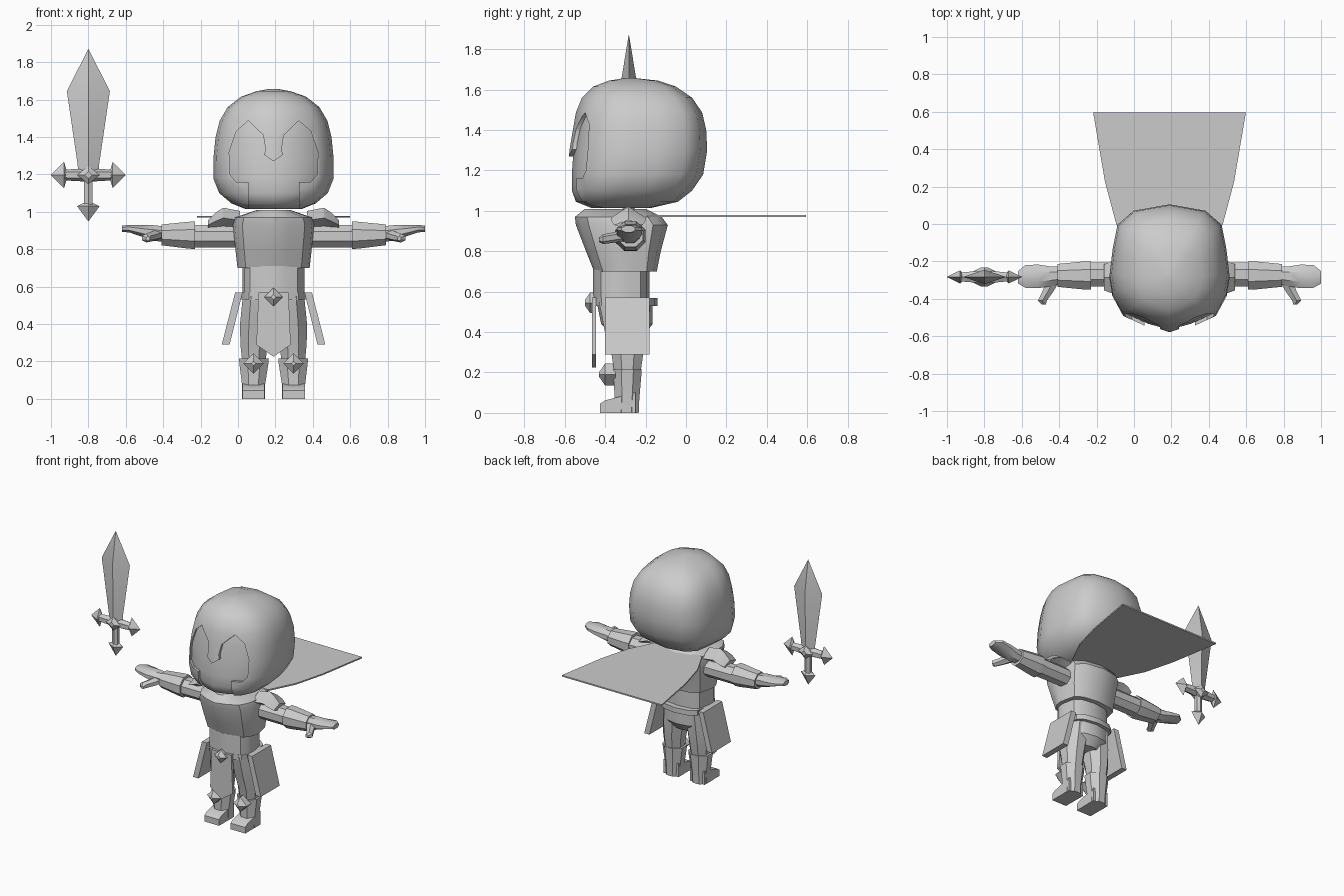
import bpy, bmesh, math

BODY = (0.19, 0, 0)          # centre line of the figure
SWORD = (-0.8, -0.283, 0)    # centre line of the sword


def make(name, verts, faces, at=BODY, mirror=False, angle=30):
    bm = bmesh.new()
    vs = [bm.verts.new(v) for v in verts]
    for f in faces:
        bm.faces.new([vs[i] for i in f])
    bmesh.ops.recalc_face_normals(bm, faces=bm.faces)
    me = bpy.data.meshes.new(name)
    bm.to_mesh(me)
    bm.free()
    ob = bpy.data.objects.new(name, me)
    bpy.context.collection.objects.link(ob)
    ob.location = at
    smooth(ob, angle)
    if mirror:
        ob.modifiers.new("mirror", 'MIRROR').use_mirror_merge = False
    return ob


def smooth(ob, angle):
    for p in ob.data.polygons:
        p.use_smooth = True
    ob.data.set_sharp_from_angle(angle=math.radians(angle))


def skin(name, rings, **kw):
    """Join equal-length rings of points and cap both ends."""
    n = len(rings[0])
    verts = [p for r in rings for p in r]
    faces = [(i * n + j, i * n + (j + 1) % n, (i + 1) * n + (j + 1) % n, (i + 1) * n + j)
             for i in range(len(rings) - 1) for j in range(n)]
    faces += [tuple(range(n)), tuple(range(len(verts) - n, len(verts)))]
    return make(name, verts, faces, **kw)


def place(axis, t, a, b):
    p = [a, b]
    p.insert(axis, t)
    return tuple(p)


def loft(name, axis, rings, n=8, **kw):
    """Rings are (position on axis, centre a, centre b, radius a, radius b)."""
    ph = 0 if n == 4 else math.pi / n
    return skin(name, [[place(axis, t, a + ra * math.cos(ph + 2 * math.pi * i / n),
                              b + rb * math.sin(ph + 2 * math.pi * i / n)) for i in range(n)]
                       for t, a, b, ra, rb in rings], **kw)


def prism(name, axis, outline, lo, hi, **kw):
    return skin(name, [[place(axis, t, a, b) for a, b in outline] for t in (lo, hi)], **kw)


HALF = [(0, -1), (.37, -.9), (.77, -.72), (.95, -.4), (1, -.1),
        (.95, .3), (.87, .68), (.6, .9), (0, 1)]
OUTLINE = HALF + [(-u, v) for u, v in HALF[-2:0:-1]]


def body(name, rings, **kw):
    """Rounded body; rings are (z, front y, back y, half width)."""
    return skin(name, [[(u * w, (f + b) / 2 + v * (b - f) / 2, z) for u, v in OUTLINE]
                       for z, f, b, w in rings], **kw)


# helmet and the face inside it
HEAD = [(1.015, -.49, -.17, .15), (1.045, -.565, -.04, .225), (1.10, -.585, .03, .29),
        (1.18, -.585, .085, .322), (1.30, -.577, .105, .32), (1.40, -.56, .10, .31),
        (1.487, -.545, .08, .288), (1.56, -.515, .03, .245), (1.615, -.46, -.05, .175),
        (1.645, -.38, -.14, .09), (1.658, -.30, -.26, .02)]
helmet = body("helmet", HEAD)
body("face", [(z, f + .02, b - .02, w * .96) for z, f, b, w in HEAD[:-2]], angle=50)
eye = [(.05, 1.305), (.043, 1.335), (.055, 1.41), (.135, 1.487), (.2, 1.43), (.237, 1.32),
       (.235, 1.2), (.2, 1.16), (.135, 1.16), (.135, .95)]
cutter = prism("face_opening", 1, [(0, 1.27)] + eye + [(-x, z) for x, z in eye[::-1]], -.8, -.4)
cutter.hide_render = True
mod = helmet.modifiers.new("opening", 'BOOLEAN')
mod.operation, mod.solver, mod.object = 'DIFFERENCE', 'EXACT', cutter
bpy.context.view_layer.update()
bpy.context.view_layer.objects.active = helmet
bpy.ops.object.modifier_apply(modifier=mod.name)
bpy.data.objects.remove(cutter)
smooth(helmet, 40)

# torso
body("chest_plate", [(.70, -.455, -.145, .193), (.80, -.495, -.125, .204), (.93, -.545, -.09, .217),
                     (.97, -.55, -.12, .205), (1.01, -.50, -.2, .09)])
body("waist", [(.54, -.46, -.18, .165), (.71, -.46, -.18, .165)])
body("belt", [(.53, -.465, -.14, .172), (.568, -.465, -.14, .172)])
body("hips", [(.38, -.36, -.21, .07), (.44, -.42, -.165, .14), (.54, -.44, -.165, .155)])

# cloth, buckle and hip plates
prism("front_cloth", 1, [(-.08, .57), (.08, .57), (.092, .29), (0, .225), (-.092, .29)], -.465, -.445)
loft("buckle", 1, [(-.45, 0, .545, .05, .05), (-.475, 0, .545, .05, .05), (-.50, 0, .545, .015, .015)], 4)
prism("hip_plate", 0 + 1, [(.165, .57), (.205, .57), (.277, .29), (.235, .29)], -.40, -.18, mirror=True)

# cape stretched out behind
rows = [(-.19, .19), (0, .285), (.225, .345), (.595, .408)]
cape = [(w, y) for y, w in rows] + [(-w, y) for y, w in rows[::-1]]
prism("cape", 2, cape, .969, .979)

# legs, boots and knee guards
loft("leg", 2, [(.2, .105, -.29, .068, .07), (.29, .105, -.29, .078, .085),
                (.40, .098, -.30, .088, .11), (.55, .09, -.31, .08, .13)], mirror=True)
loft("boot", 2, [(0, .107, -.295, .066, .066), (.07, .107, -.292, .066, .066), (.19, .105, -.29, .084, .075),
                 (.215, .105, -.29, .086, .077)], mirror=True)
prism("boot_toe", 0, [(-.25, 0), (-.425, 0), (-.425, .045), (-.40, .062), (-.35, .075), (-.25, .1)],
      .047, .167, mirror=True)
loft("knee_guard", 1, [(-.35, .107, .19, .055, .055), (-.40, .107, .19, .055, .055),
                       (-.43, .107, .19, .012, .012)], 4, mirror=True)

# arms
loft("shoulder_guard", 0, [(.18, -.285, .955, .085, .05), (.27, -.285, .967, .085, .055),
                           (.31, -.285, .95, .085, .045), (.35, -.285, .93, .07, .025)], 4, mirror=True)
loft("upper_arm", 0, [(.15, -.27, .87, .068, .065), (.44, -.27, .87, .07, .066)], mirror=True)
loft("gauntlet", 0, [(.42, -.275, .875, .082, .079), (.45, -.275, .875, .082, .078),
                     (.60, -.275, .877, .066, .06)], mirror=True)
loft("hand", 0, [(.58, -.275, .88, .05, .045), (.64, -.28, .887, .058, .045), (.70, -.28, .897, .068, .034),
                 (.77, -.28, .91, .066, .022), (.81, -.285, .91, .036, .018)], mirror=True)
loft("thumb", 1, [(-.30, .62, .88, .04, .03), (-.36, .65, .868, .034, .026), (-.41, .68, .86, .028, .024),
                  (-.43, .672, .857, .012, .012)], 6, mirror=True)

# sword
loft("blade", 2, [(1.19, 0, 0, .055, .03), (1.25, 0, 0, .057, .03), (1.645, 0, 0, .115, .038),
                  (1.87, 0, 0, .001, .001)], 4, at=SWORD)
loft("guard_bar", 0, [(0, 0, 1.197, .04, .036), (.14, 0, 1.197, .026, .028)], 6, at=SWORD, mirror=True)
loft("guard_tip", 0, [(.115, 0, 1.197, .02, .02), (.13, 0, 1.197, .035, .07),
                      (.2, 0, 1.197, .001, .001)], 4, at=SWORD, mirror=True)
loft("guard_centre", 1, [(-.05, 0, 1.197, .02, .02), (-.03, 0, 1.197, .06, .05),
                         (.03, 0, 1.197, .06, .05), (.05, 0, 1.197, .02, .02)], 4, at=SWORD)
loft("grip", 2, [(1.02, 0, 0, .026, .024), (1.19, 0, 0, .026, .024)], 6, at=SWORD)
loft("pommel", 2, [(.95, 0, 0, .001, .001), (1.03, 0, 0, .06, .038), (1.05, 0, 0, .02, .02)], 4, at=SWORD)
